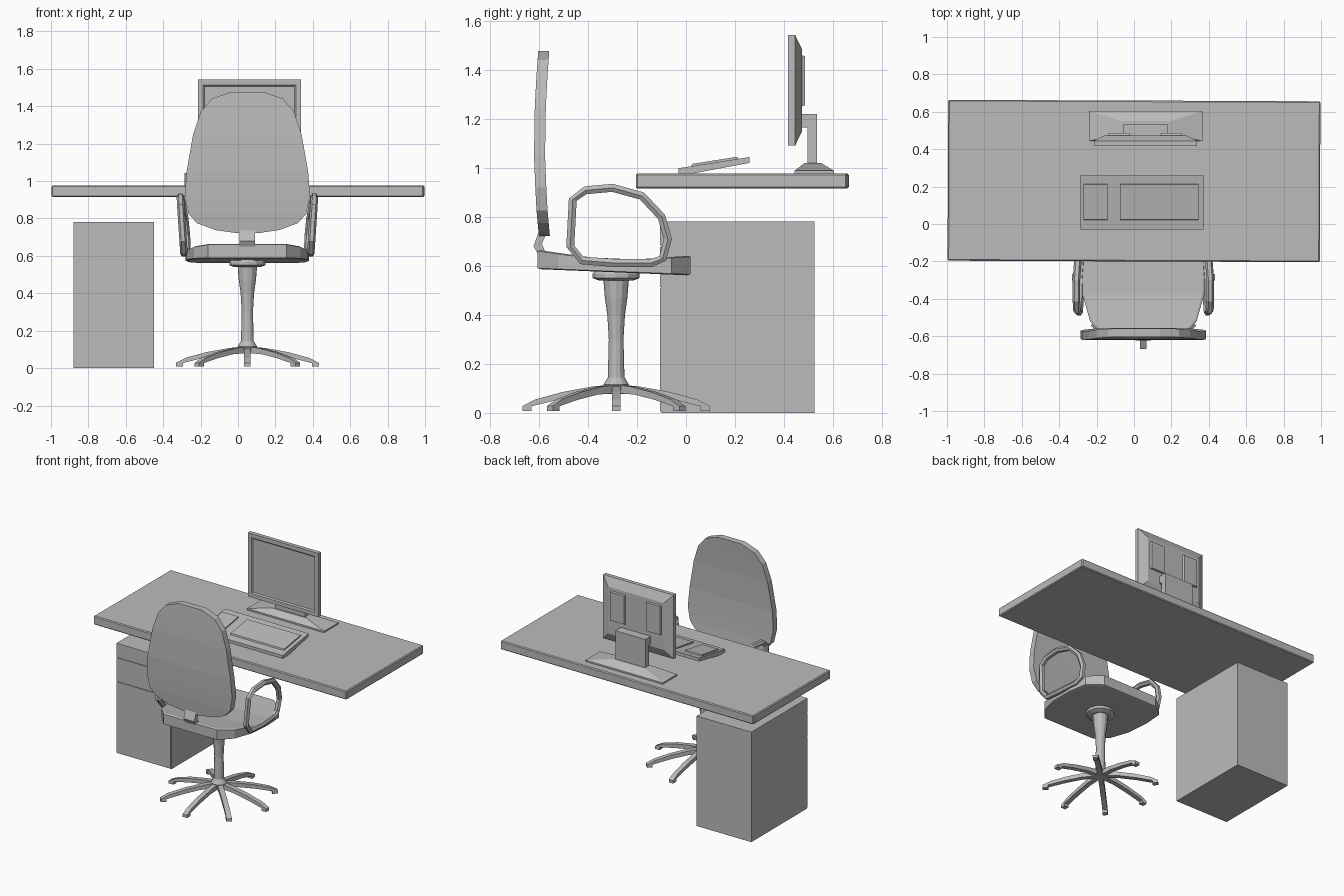
import bpy, bmesh, math
from mathutils import Matrix, Vector

if "Cube" in bpy.data.objects:
    bpy.data.objects.remove(bpy.data.objects["Cube"], do_unlink=True)

grey = bpy.data.materials.new("plain grey")
grey.use_nodes = True
grey.diffuse_color = (0.5, 0.5, 0.5, 1)
grey.node_tree.nodes["Principled BSDF"].inputs["Base Color"].default_value = (0.5, 0.5, 0.5, 1)

CX, CY = 0.05, -0.285      # chair axis


def finish(name, bm):
    bmesh.ops.recalc_face_normals(bm, faces=bm.faces)
    mesh = bpy.data.meshes.new(name)
    bm.to_mesh(mesh)
    bm.free()
    mesh.materials.append(grey)
    ob = bpy.data.objects.new(name, mesh)
    bpy.context.collection.objects.link(ob)
    return ob


def loft(name, rings, closed=False):
    """Skin matching rings of points, capping the ends unless closed."""
    bm = bmesh.new()
    vs = [[bm.verts.new(p) for p in ring] for ring in rings]
    n = len(vs[0])
    pairs = list(zip(vs, vs[1:])) + ([(vs[-1], vs[0])] if closed else [])
    for a, b in pairs:
        for i in range(n):
            j = (i + 1) % n
            bm.faces.new((a[i], a[j], b[j], b[i]))
    if not closed:
        bm.faces.new(vs[0])
        bm.faces.new(vs[-1])
    return finish(name, bm)


def rect_z(x0, x1, y0, y1, z):
    return [(x0, y0, z), (x1, y0, z), (x1, y1, z), (x0, y1, z)]


def rect_y(x0, x1, z0, z1, y):
    return [(x0, y, z0), (x1, y, z0), (x1, y, z1), (x0, y, z1)]


def box(name, x0, x1, y0, y1, z0, z1):
    return loft(name, [rect_z(x0, x1, y0, y1, z0), rect_z(x0, x1, y0, y1, z1)])


def side_prism(name, profile, x0, x1):
    """Extrude a (y, z) profile along x."""
    return loft(name, [[(x, y, z) for y, z in profile] for x in (x0, x1)])


def lathe(name, profile, x, y, sides=12):
    turns = [2 * math.pi * i / sides for i in range(sides)]
    return loft(name, [[(x + r * math.cos(t), y + r * math.sin(t), z) for t in turns]
                       for r, z in profile])


def interp(table, t):
    for (a, u), (b, v) in zip(table, table[1:]):
        if t <= b:
            return u + (v - u) * max(0, t - a) / (b - a)
    return table[-1][1]


# Desk top, turned very slightly
desk = box("desk_top", -0.995, 0.995, -0.43, 0.43, 0.915, 0.977)
desk.location = (0, 0.23, 0)
desk.rotation_euler.z = -0.004
bevel = desk.modifiers.new("edge", "BEVEL")
bevel.width, bevel.segments = 0.006, 1

# Drawer cabinet with three drawer fronts
box("cabinet", -0.88, -0.45, -0.1, 0.525, 0, 0.78)
for i, (low, high) in enumerate([(0.006, 0.507), (0.513, 0.677), (0.683, 0.78)]):
    box(f"drawer_front_{i + 1}", -0.88, -0.456, -0.106, -0.1, low, high)

# Keyboard: tilted tray with two raised key blocks
def tray_top(y):
    return 0.998 + 0.158 * (y + 0.03)

side_prism("keyboard", [(-0.03, 0.977), (0.03, 0.977), (0.26, 1.02),
                        (0.26, tray_top(0.26)), (-0.03, tray_top(-0.03))], -0.285, 0.372)
for name, x0, x1 in (("number_keys", -0.27, -0.143), ("main_keys", -0.075, 0.345)):
    side_prism(name, [(0.02, tray_top(0.02) - 0.005), (0.215, tray_top(0.215) - 0.005),
                      (0.21, tray_top(0.21) + 0.009), (0.025, tray_top(0.025) + 0.009)], x0, x1)

# Monitor body with a recessed screen and tapered back
def monitor_ring(inset, y):
    return rect_y(-0.215 + inset, 0.338 - inset, 1.09 + inset, 1.542 - inset, y)

loft("monitor", [monitor_ring(0.036, 0.425), monitor_ring(0.028, 0.417),
                 monitor_ring(0, 0.417), monitor_ring(0, 0.445), monitor_ring(0.06, 0.474)])
for name, x in (("back_panel_left", 0.2), ("back_panel_right", -0.08)):
    loft(name, [rect_y(x - 0.06, x + 0.06, 1.25, 1.46, 0.47),
                rect_y(x - 0.055, x + 0.055, 1.255, 1.455, 0.486)])

# Monitor stand: bent neck and sloping foot
side_prism("stand_neck", [(0.465, 1.165), (0.495, 1.165), (0.495, 1.0), (0.535, 1.0),
                          (0.535, 1.22), (0.465, 1.22)], -0.055, 0.18)
loft("stand_foot", [rect_z(-0.24, 0.365, 0.443, 0.603, 0.977),
                    rect_z(-0.24, 0.365, 0.443, 0.603, 0.988),
                    rect_z(-0.07, 0.195, 0.485, 0.55, 1.02)])

# Chair legs: eight arched spokes with small downturned feet
leg_profile = [(0.02, 0.08), (0.12, 0.075), (0.24, 0.053), (0.345, 0.027), (0.345, 0.008),
               (0.382, 0.008), (0.382, 0.028), (0.33, 0.055), (0.22, 0.085), (0.1, 0.107),
               (0.02, 0.115)]
for i in range(8):
    leg = side_prism(f"chair_leg_{i + 1}", leg_profile, -0.017, 0.017)
    leg.matrix_world = Matrix.Translation((CX, CY, 0)) @ Matrix.Rotation(i * math.pi / 4, 4, "Z")

# Chair column and seat mount
lathe("chair_column", [(0.045, 0.078), (0.052, 0.115), (0.034, 0.145), (0.03, 0.3),
                       (0.036, 0.4), (0.046, 0.47), (0.052, 0.545)], CX, CY)
lathe("seat_mount", [(0.07, 0.54), (0.096, 0.55), (0.096, 0.567), (0.08, 0.59)], CX, CY)

# Seat: rounded outline, dipped in the middle
half = [(0.21, -0.605), (0.285, -0.52), (0.325, -0.38), (0.33, -0.2), (0.315, -0.06), (0.22, 0.018)]
outline = half + [(-x, y) for x, y in reversed(half)]
seat_top = [(-0.605, 0.66), (-0.4, 0.63), (-0.2, 0.622), (0.02, 0.637)]
seat_base = [(-0.605, 0.59), (-0.3, 0.578), (0.02, 0.565)]
seat_rings = []
for table, scale in ((seat_base, 0.96), (seat_base, 1), (seat_top, 1), (seat_top, 0.97)):
    lift = {0.96: -0.004, 0.97: 0.004}.get(scale, 0)
    seat_rings.append([(CX + x * scale, CY + (y - CY) * scale, interp(table, y) + lift)
                       for x, y in outline])
# Rows across the seat make the caps follow the dip
bm = bmesh.new()
rings = [[bm.verts.new(p) for p in ring] for ring in seat_rings]
n = len(outline)
for a, b in zip(rings, rings[1:]):
    for i in range(n):
        j = (i + 1) % n
        bm.faces.new((a[i], a[j], b[j], b[i]))
for ring in (rings[0], rings[-1]):
    for i in range(n // 2 - 1):
        bm.faces.new((ring[i], ring[i + 1], ring[n - 2 - i], ring[n - 1 - i]))
finish("seat", bm)

# Backrest: egg-shaped panel, gently bowed, built row by row
back_rows = [(0.722, 0.06), (0.738, 0.17), (0.775, 0.27), (0.825, 0.315), (0.92, 0.335),
             (1.05, 0.325), (1.25, 0.29), (1.37, 0.25), (1.44, 0.19), (1.476, 0.09)]
bow = [(0.72, -0.6), (0.85, -0.612), (1.1, -0.622), (1.3, -0.615), (1.476, -0.603)]
loft("backrest", [[(CX - w, interp(bow, z), z), (CX + w, interp(bow, z), z),
                   (CX + w, interp(bow, z) + 0.045, z), (CX - w, interp(bow, z) + 0.045, z)]
                  for z, w in back_rows])

# Bent bracket joining seat and backrest
side_prism("back_bracket", [(-0.56, 0.63), (-0.6, 0.64), (-0.622, 0.68), (-0.6, 0.74),
                            (-0.565, 0.74), (-0.588, 0.69), (-0.575, 0.66)], CX - 0.042, CX + 0.042)

# Armrests: closed loops with a six-sided section, as (y, z) centre points
arm_path = [(-0.472, 0.68), (-0.462, 0.87), (-0.41, 0.908), (-0.3, 0.918), (-0.18, 0.885),
            (-0.1, 0.8), (-0.074, 0.71), (-0.095, 0.63), (-0.14, 0.612), (-0.3, 0.612),
            (-0.425, 0.622)]
for name, side in (("armrest_left", 1), ("armrest_right", -1)):
    rings = []
    count = len(arm_path)
    for i, (y, z) in enumerate(arm_path):
        before, after = arm_path[i - 1], arm_path[(i + 1) % count]
        out = Vector((0, before[1] - after[1], after[0] - before[0])).normalized()
        # Bowed outwards along its length and at the top
        x = CX + side * (0.338 + 0.02 * interp([(0.6, 0), (0.9, 1)], z)
                         - 0.02 * interp([(-0.25, 0), (-0.07, 1)], y))
        rings.append([Vector((x, y, z)) + out * 0.019 * math.sin(a * math.pi / 3)
                      + Vector((0.02 * math.cos(a * math.pi / 3), 0, 0)) for a in range(6)])
    loft(name, rings, closed=True)
